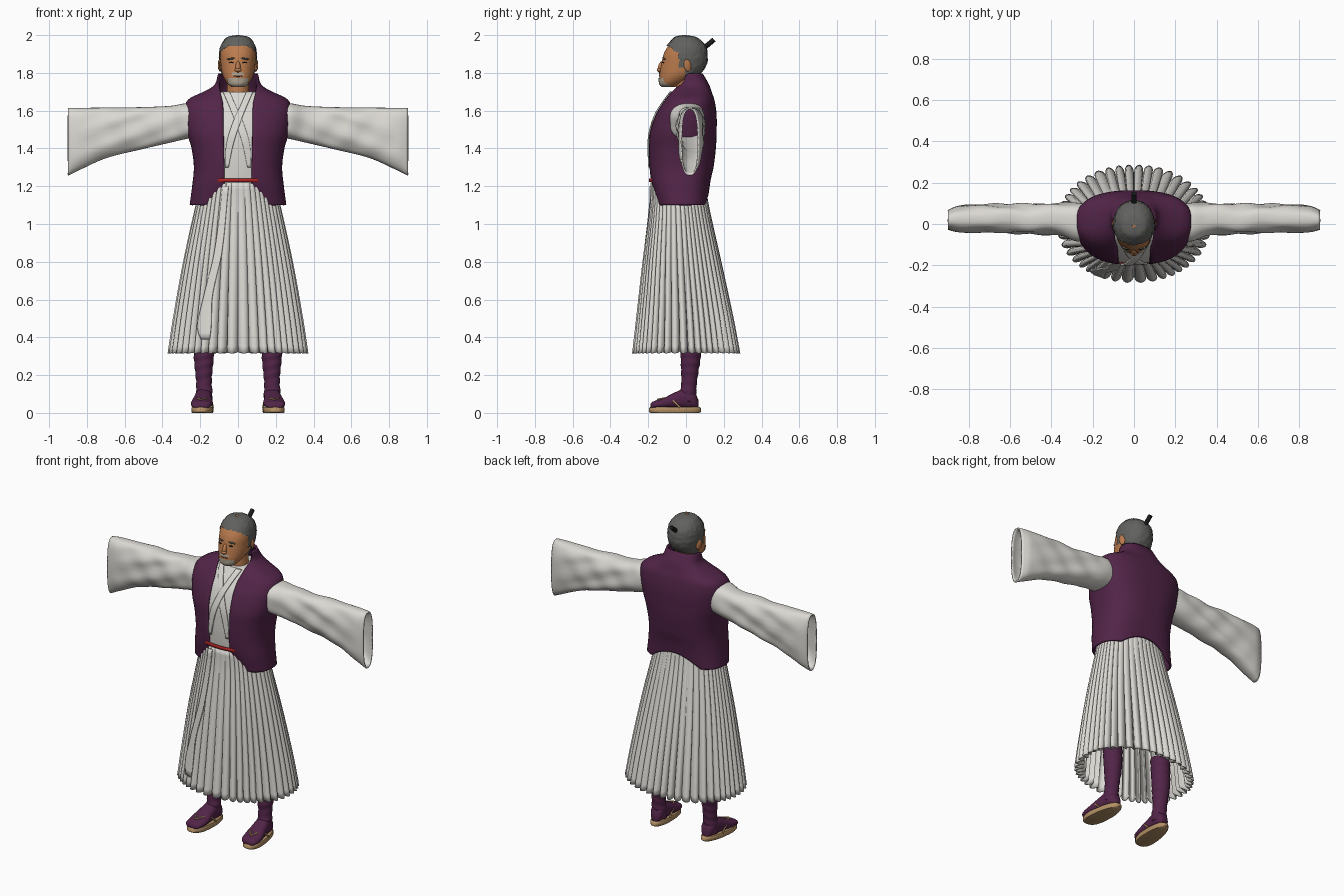
import bpy, bmesh, math, random
from mathutils import Vector

if "Cube" in bpy.data.objects:
    bpy.data.objects.remove(bpy.data.objects["Cube"], do_unlink=True)
rng = random.Random(4)


def material(name, r, g, b):
    m = bpy.data.materials.new(name)
    m.use_nodes = True
    m.diffuse_color = (r, g, b, 1)
    shader = m.node_tree.nodes["Principled BSDF"]
    shader.inputs["Base Color"].default_value = (r, g, b, 1)
    shader.inputs["Roughness"].default_value = 0.8
    return m


WHITE = material("white_cloth", .71, .69, .65)
PURPLE = material("purple_cloth", .085, .018, .065)
RED = material("red_belt", .45, .02, .02)
SKIN = material("tan_skin", .50, .20, .075)
HAIR = material("grey_hair", .12, .12, .115)
BEARD = material("pale_beard", .45, .38, .29)
STRAW = material("straw", .45, .28, .13)
BLACK = material("black", .012, .011, .011)
LIP = material("brown_lip", .25, .08, .04)


def sample(table, t):
    """Smoothly interpolate the columns of a table by its first column."""
    t = min(max(t, table[0][0]), table[-1][0])
    i = max(k for k in range(len(table) - 1) if table[k][0] <= t)
    a, b = table[i], table[i + 1]
    p, q = table[max(i - 1, 0)], table[min(i + 2, len(table) - 1)]
    w = b[0] - a[0]
    u = (t - a[0]) / w
    out = []
    for c in range(1, len(a)):
        ma = (b[c] - p[c]) / (b[0] - p[0]) * w
        mb = (q[c] - a[c]) / (q[0] - a[0]) * w
        d = b[c] - a[c]
        out.append(a[c] + u * ma + u * u * (3 * d - 2 * ma - mb) + u ** 3 * (ma + mb - 2 * d))
    return out


def spow(v, e):
    return math.copysign(abs(v) ** e, v)


def oval(t, rx, lo, hi, n):
    """Point on a rounded box outline; t = 0 is the low (front) side."""
    mid, r = (lo + hi) / 2, (hi - lo) / 2
    return rx * spow(math.sin(t), 2 / n), mid - r * spow(math.cos(t), 2 / n)


def front(table, z, x, n):
    rx, lo, hi = sample(table, z)[:3]
    k = min(1, abs(x / rx)) ** n
    return (lo + hi) / 2 - (hi - lo) / 2 * (1 - k) ** (1 / n)


def span(a, b, n):
    return [a + (b - a) * i / (n - 1) for i in range(n)]


def turns(n):
    return [2 * math.pi * i / n for i in range(n)]


def build(name, rows, mat, loop=True, caps=False, thick=0, keep=None, angle=50):
    """Skin a grid of points into a shaded object."""
    bm = bmesh.new()
    grid = [[bm.verts.new(p) for p in row] for row in rows]
    n = len(grid[0])
    for a, b in zip(grid, grid[1:]):
        for i in range(n if loop else n - 1):
            quad = (a[i], a[(i + 1) % n], b[(i + 1) % n], b[i])
            if not keep or keep(sum((v.co for v in quad), Vector()) / 4):
                bm.faces.new(quad)
    if caps:
        bm.faces.new(grid[0])
        bm.faces.new(grid[-1])
    bmesh.ops.delete(bm, geom=[v for v in bm.verts if not v.link_faces], context='VERTS')
    bmesh.ops.recalc_face_normals(bm, faces=bm.faces)
    return finish(name, bm, mat, thick, angle)


def finish(name, bm, mat, thick=0, angle=50):
    me = bpy.data.meshes.new(name)
    bm.to_mesh(me)
    bm.free()
    me.materials.append(mat)
    me.polygons.foreach_set("use_smooth", [True] * len(me.polygons))
    me.set_sharp_from_angle(angle=math.radians(angle))
    ob = bpy.data.objects.new(name, me)
    bpy.context.collection.objects.link(ob)
    if thick:
        mod = ob.modifiers.new("thickness", 'SOLIDIFY')
        mod.thickness, mod.offset = thick, 0
    return ob


def blob(name, loc, size, mat, rot=(0, 0, 0)):
    bm = bmesh.new()
    bmesh.ops.create_uvsphere(bm, u_segments=16, v_segments=10, radius=1)
    ob = finish(name, bm, mat)
    ob.location, ob.scale, ob.rotation_euler = loc, size, rot


def tube(name, points, radius, mat):
    cu = bpy.data.curves.new(name, 'CURVE')
    cu.dimensions, cu.bevel_depth, cu.use_fill_caps = '3D', radius, True
    sp = cu.splines.new('POLY')
    sp.points.add(len(points) - 1)
    for p, co in zip(sp.points, points):
        p.co = (*co, 1)
    cu.materials.append(mat)
    bpy.context.collection.objects.link(bpy.data.objects.new(name, cu))


def panel(name, table, surface, n, lift, mat, side=1):
    """Cloth strip lying on a surface; rows are height, low x, high x."""
    rows = []
    for z in span(table[0][0], table[-1][0], 24):
        a, b = sample(table, z)
        rows.append([(side * x, front(surface, z, x, n) - lift, z) for x in span(a, b, 7)])
    build(name, rows, mat, loop=False, thick=.008)


# Vest: height, half width, front, back, half opening
TORSO = [(1.10, .25, -.155, .115, .068), (1.2, .237, -.18, .125, .07), (1.3, .228, -.19, .14, .072),
         (1.4, .24, -.192, .152, .075), (1.48, .262, -.187, .156, .076), (1.58, .276, -.155, .156, .077),
         (1.64, .27, -.118, .148, .08), (1.665, .245, -.1, .142, .086), (1.69, .19, -.083, .133, .092),
         (1.715, .142, -.066, .125, .096), (1.74, .115, -.05, .115, .1), (1.795, .1, -.045, .083, .0999)]
rows = []
for z in span(1.10, 1.795, 70):
    rx, lo, hi, gap = sample(TORSO, z)
    start = math.asin(min(.999, gap / rx) ** 1.3)
    row = []
    for t in span(start, 2 * math.pi - start, 81):
        x, y = oval(t, rx, lo, hi, 2.6)
        hem = .07 * max(0, 1 - (x / .17) ** 2) * max(0, 1.3 - z) / .2
        row.append((x, y, z + hem))
    rows.append(row)
build("vest", rows, PURPLE, loop=False, thick=.012)

# Inner robe, crossed lapels and belt
rows = []
for z in span(1.2, 1.70, 36):
    rx, lo, hi, gap = sample(TORSO, z)
    rows.append([(*oval(t, rx * .92, lo, hi - .02, 2.2), z) for t in turns(64)])
build("inner_robe", rows, WHITE, caps=True)
LAPEL = [(1.3, -.068, -.05), (1.42, -.062, -.025), (1.53, -.03, .01), (1.62, .01, .045), (1.7, .045, .08)]
panel("under_lapel", LAPEL, TORSO, 2.2, .003, WHITE, -1)
panel("over_lapel", LAPEL, TORSO, 2.2, .008, WHITE)
build("belt", [[(*oval(t, .2, -.194, .08, 2.2), z) for t in turns(64)]
               for z in span(1.222, 1.242, 3)], RED, thick=.006)

# Pleated skirt
SKIRT = [(.315, .37, -.283, .285), (.5, .342, -.262, .25), (.8, .288, -.228, .185),
         (1.1, .222, -.19, .118), (1.22, .19, -.186, .1)]
PLEATS = 44
depth = [rng.uniform(.7, 1.3) for _ in range(PLEATS)]
rows = []
for z in span(.315, 1.22, 26):
    rx, lo, hi = sample(SKIRT, z)
    amount = .03 + .11 * (1.22 - z)
    row = []
    for t in turns(PLEATS * 8):
        lobe = abs(math.sin(PLEATS * t / 2)) ** .6
        k = 1 - amount * (1 - lobe) * depth[int(PLEATS * t / math.tau + 1e-6) % PLEATS]
        x, y = oval(t + .03 * math.sin(5 * t), rx * k, lo * k, hi * k, 2.1)
        row.append((x, y, z + .012 * (1 - lobe) * (1.22 - z)))
    rows.append(row)
build("pleated_skirt", rows, WHITE, thick=.006, angle=70)
FLAP = [(.39, -.195, -.15), (.45, -.215, -.142), (.62, -.18, -.135), (.85, -.125, -.085), (1.2, -.08, -.05)]
panel("skirt_flap", FLAP, SKIRT, 2.1, .006, WHITE)

# Wide sleeves: distance, bottom, top, front, back
SLEEVE = [(.18, 1.47, 1.61, -.07, .08), (.27, 1.455, 1.634, -.08, .098), (.35, 1.437, 1.622, -.052, .096),
          (.5, 1.402, 1.615, -.042, .092), (.7, 1.352, 1.612, -.036, .09), (.85, 1.285, 1.611, -.036, .084),
          (.9, 1.26, 1.61, -.024, .064)]
for s, side in ((1, "left"), (-1, "right")):
    rows = []
    for d in span(.18, .9, 50):
        bottom, top, lo, hi = sample(SLEEVE, d)
        row = []
        for t in turns(48):
            y, z = oval(t, (hi - lo) / 2, bottom, top, 2.7)
            fold = math.sin(55 * (z - 1.61) + 22 * d) + .6 * math.sin(30 * (z - 1.5) - 34 * d)
            y += (lo + hi) / 2 + .005 * fold * math.sin(math.pi * (d - .18) / .72)
            row.append((s * d, y, z))
        rows.append(row)
    build(side + "_sleeve", rows, WHITE, thick=.008)

    # Wrapped leg: height, radius, centre depth
    LEG = [(.05, .045, .012), (.1, .044, .01), (.16, .041, .017), (.22, .046, .02), (.3, .053, .025), (.46, .057, .02)]
    rows = []
    for z in span(.05, .46, 60):
        r, c = sample(LEG, z)
        r *= 1 + .03 * math.sin(z * 130)
        rows.append([(s * .18 + r * math.sin(t), c + r * math.cos(t), z + .012 * math.sin(t)) for t in turns(28)])
    build(side + "_leg", rows, PURPLE, caps=True)

    # Sock foot: depth, half width, top
    FOOT = [(-.188, .026, .048), (-.175, .048, .06), (-.12, .057, .078), (-.06, .05, .108), (0, .044, .13), (.045, .038, .11), (.065, .02, .07)]
    rows = []
    for y in span(-.188, .065, 26):
        w, top = sample(FOOT, y)
        rows.append([(s * (.182 - .08 * y) + a, y, z) for a, z in (oval(t, w, .022, top, 2.3) for t in turns(28))])
    build(side + "_foot", rows, PURPLE, caps=True)

    # Straw sandal with thong
    rows = []
    for z, k in ((0, .94), (.006, 1), (.024, 1), (.03, .95)):
        row = []
        for t in turns(48):
            x, y = oval(t, .056 * k, -.058 - .138 * k, -.058 + .138 * k, 2.4)
            row.append((s * (.182 - .08 * y) + x * (1 + .17 * math.cos(t)), y, z))
        rows.append(row)
    build(side + "_sandal_sole", rows, STRAW, caps=True)
    for e in (1, -1):
        tube(side + "_sandal_strap", [(s * .195, -.15, .07), (s * .19 + e * .025, -.115, .078),
             (s * .187 + e * .047, -.07, .066), (s * .185 + e * .052, -.03, .028)], .005, STRAW)

# Head: height, half width, front, back
HEAD = [(1.725, .03, -.125, -.06), (1.74, .052, -.138, -.03), (1.77, .073, -.141, .03), (1.8, .085, -.138, .075),
        (1.85, .092, -.13, .105), (1.9, .094, -.118, .108), (1.94, .086, -.096, .098),
        (1.97, .067, -.07, .07), (1.988, .042, -.047, .038), (1.994, .002, -.012, -.008)]


def head_shell(grow, jitter=0):
    rows = []
    for i in range(48):
        z = 1.725 + .269 * (1 - math.cos(math.pi * i / 47)) / 2
        rx, lo, hi = sample(HEAD, z)
        row = []
        for t in turns(72):
            g = grow + rng.uniform(-jitter, jitter)
            row.append((*oval(t, rx + g, lo - g, hi + g, 2.15), z + grow * max(0, z - 1.9) * 10))
        rows.append(row)
    return rows


def is_hair(c):
    edge = -.005 if c.z < 1.83 else -.038 - max(0, c.z - 1.9) * 1.3
    if abs(c.x) < .02:
        edge -= .012
    return c.z > 1.765 and c.y > edge


def is_beard(c):
    chin = c.z < 1.776 and c.y < -.085 and abs(c.x) < .055
    return chin or (1.789 < c.z < 1.802 and abs(c.x) < .032 and c.y < -.1)


build("head", head_shell(0), SKIN, caps=True)
build("hair", head_shell(.006, .0022), HAIR, keep=is_hair, angle=30)
build("beard", head_shell(.004, .001), BEARD, keep=is_beard)
build("neck", [[(r * math.sin(t), .005 + r * math.cos(t), z) for t in turns(32)]
               for r, z in ((.064, 1.66), (.058, 1.72), (.06, 1.79))], SKIN)

# Face details
blob("nose", (0, -.134, 1.832), (.013, .014, .032), SKIN, (-.3, 0, 0))
blob("nose_tip", (0, -.142, 1.815), (.018, .013, .01), SKIN)
blob("mouth", (0, -.139, 1.783), (.024, .005, .004), LIP)
for s, side in ((1, "left"), (-1, "right")):
    blob(side + "_ear", (s * .096, .008, 1.84), (.01, .02, .033), SKIN, (.15, 0, s * .3))
    blob(side + "_eye", (s * .036, front(HEAD, 1.855, .036, 2.15), 1.855), (.014, .004, .004), BLACK, (0, 0, s * .25))
    blob(side + "_brow", (s * .038, front(HEAD, 1.875, .038, 2.15), 1.875), (.023, .006, .005), HAIR, (0, s * .12, s * .25))

# Topknot
blob("topknot_base", (0, .085, 1.935), (.028, .025, .022), HAIR)
tube("topknot", [(0, .09, 1.93), (0, .115, 1.948), (0, .148, 1.976)], .013, BLACK)
